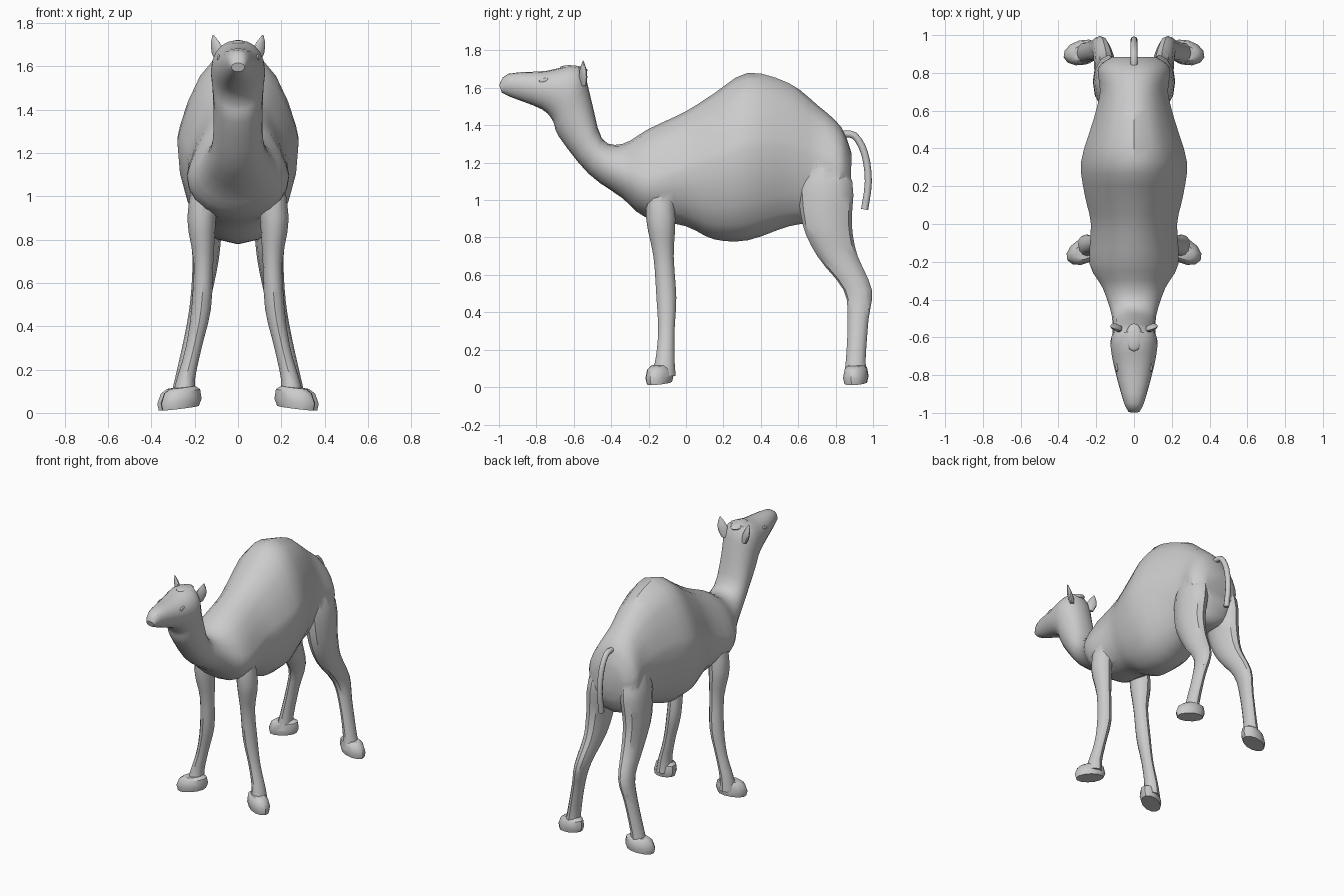
import bpy, bmesh, math
from mathutils import Vector, Matrix

if "Cube" in bpy.data.objects:
    bpy.data.objects.remove(bpy.data.objects["Cube"])


def spline(keys, steps=3):
    """Catmull-Rom through key tuples, so a few keys give many sections."""
    k = [Vector(t) for t in keys]
    out = []
    for i in range(len(k) - 1):
        a, b, c, d = k[max(i - 1, 0)], k[i], k[i + 1], k[min(i + 2, len(k) - 1)]
        for j in range(steps):
            t = j / steps
            out.append(b + (c - a) * (t / 2) + (a * 2 - b * 5 + c * 4 - d) * (t * t / 2)
                       + (b * 3 - a - c * 3 + d) * (t ** 3 / 2))
    return out + [k[-1]]


def smooth(ob, angle=35):
    bpy.ops.object.select_all(action='DESELECT')
    ob.select_set(True)
    bpy.context.view_layer.objects.active = ob
    bpy.ops.object.shade_smooth_by_angle(angle=math.radians(angle))


def finish(name, bm):
    me = bpy.data.meshes.new(name)
    bm.to_mesh(me)
    bm.free()
    ob = bpy.data.objects.new(name, me)
    bpy.context.collection.objects.link(ob)
    smooth(ob)
    return ob


def loft(name, rings):
    """Skin a list of closed rings and cap both ends."""
    bm = bmesh.new()
    loops = [[bm.verts.new(p) for p in r] for r in rings]
    n = len(loops[0])
    for a, b in zip(loops, loops[1:]):
        for i in range(n):
            j = (i + 1) % n
            bm.faces.new((a[i], a[j], b[j], b[i]))
    bm.faces.new(loops[0])
    bm.faces.new(loops[-1])
    bmesh.ops.recalc_face_normals(bm, faces=bm.faces)
    return finish(name, bm)


def section(ya, za, yb, zb, w, n=20):
    """Ring from a top point to a bottom point; the trunk is ridged and low-shouldered."""
    a, b = Vector((0, ya, za)), Vector((0, yb, zb))
    # ridge grows over the withers and fades out on the rump
    ridge = 1 + 0.7 * min(1, max(0, (yb + .45) * 4)) * min(1, max(0, (1 - yb) * 2.5))
    mid = 0.46 + 0.15 * math.exp(-((yb + .2) * 5) ** 2)
    ring = []
    for i in range(n):
        c, s = math.cos(math.tau * i / n), math.sin(math.tau * i / n)
        k = mid * (1 - c ** ridge) if c > 0 else mid - (1 - mid) * c
        p = a.lerp(b, k)
        p.x = math.copysign(w * abs(s) ** 0.88, s)
        ring.append(p)
    return ring


def oval(x, y, z, rx, ry, turn=0, n=12, tilt=0):
    rot = Matrix.Rotation(turn, 3, 'Z') @ Matrix.Rotation(tilt, 3, 'Y')
    return [Vector((x, y, z)) + rot @ Vector((rx * math.cos(math.tau * i / n),
            ry * math.sin(math.tau * i / n), 0)) for i in range(n)]


def blob(name, loc, scale, tilt=0):
    bm = bmesh.new()
    bmesh.ops.create_uvsphere(bm, u_segments=12, v_segments=8, radius=1)
    ob = finish(name, bm)
    ob.location, ob.scale, ob.rotation_euler.x = loc, scale, tilt


# Head, neck, hump and trunk as one skin: top y, z, bottom y, z, half width
body = loft("body", [section(*s) for s in spline([
    (-.998, 1.615, -.985, 1.575, .03),
    (-.95, 1.675, -.93, 1.548, .055),
    (-.75, 1.69, -.77, 1.485, .105),
    (-.57, 1.715, -.71, 1.42, .125),
    (-.51, 1.55, -.68, 1.34, .115),
    (-.45, 1.33, -.52, 1.14, .118),
    (-.34, 1.3, -.34, 1.01, .165),
    (-.2, 1.38, -.22, .91, .235),
    (0, 1.475, 0, .86, .228),
    (.15, 1.57, .15, .79, .26),
    (.33, 1.68, .33, .785, .28),
    (.55, 1.625, .55, .86, .215),
    (.7, 1.51, .7, .88, .18),
    (.83, 1.39, .82, .9, .19),
    (.885, 1.25, .88, 1.02, .12)])])

# Right-side legs: x, y, z, radius
FRONT = [(.145, -.14, 1.12, .055), (.168, -.135, .9, .066), (.16, -.12, .7, .046),
         (.17, -.105, .48, .045), (.205, -.105, .3, .037), (.242, -.112, .15, .043),
         (.25, -.12, .06, .055)]
HIND = [(.09, .71, 1.28, .04), (.125, .745, 1.1, .08), (.145, .755, .87, .073),
        (.15, .81, .7, .06), (.174, .918, .52, .046), (.208, .92, .36, .038),
        (.25, .908, .15, .043), (.26, .905, .06, .055)]
FOOT = [(.118, .62), (.1, .88), (.055, 1), (.022, .9)]  # height, scale

parts = []
for side, s in (("right", 1), ("left", -1)):
    for kind, leg, fx, fy, turn in (("front", FRONT, .262, -.142, -.5),
                                    ("hind", HIND, .272, .908, -.25)):
        # thighs are deeper than wide, shins rounder
        parts.append(loft(f"{kind}_leg_{side}", [
            oval(s * x, y, z, r, r * (1.18 if kind == "front" else min(1.8, 1.05 + 1.15 * z)))
            for x, y, z, r in spline(leg)]))
        # wedge pad, sloping down to the outer toe
        parts.append(loft(f"{kind}_foot_{side}", [
            oval(s * (fx + .1 * (.06 - z)), fy, z, .104 * k, .066 * k, s * turn, 12, s * .12)
            for z, k in FOOT]))
    # Pointed ears leaning outward
    loft(f"ear_{side}", [
        oval(s * (.075 + .04 * t), -.55, 1.61 + .135 * t, r, r / 2, s * .5)
        for t, r in ((0, .025), (.35, .036), (.6, .03), (.8, .019), (1, .003))])
    blob(f"eye_{side}", (s * .09, -.76, 1.64), (.008, .026, .013), .25)
    blob(f"nostril_{side}", (s * .026, -.955, 1.652), (.01, .018, .009), .5)

# Merge legs and feet into the trunk
for p in parts:
    mod = body.modifiers.new(p.name, 'BOOLEAN')
    mod.operation, mod.solver, mod.object = 'UNION', 'EXACT', p
    bpy.context.view_layer.objects.active = body
    bpy.ops.object.modifier_apply(modifier=mod.name)
    bpy.data.objects.remove(p)
smooth(body)

# Hair tuft on the crown
blob("crown_tuft", (0, -.6, 1.7), (.045, .075, .02), -.1)

# Hanging tail
cu = bpy.data.curves.new("tail", 'CURVE')
cu.dimensions, cu.bevel_depth, cu.bevel_resolution, cu.use_fill_caps = '3D', .019, 2, True
path = spline([(.83, 1.35), (.9, 1.345), (.955, 1.25), (.975, 1.1), (.955, .95)])
sp = cu.splines.new('POLY')
sp.points.add(len(path) - 1)
for pt, (y, z) in zip(sp.points, path):
    pt.co = (0, y, z, 1)
tail = bpy.data.objects.new("tail", cu)
bpy.context.collection.objects.link(tail)
